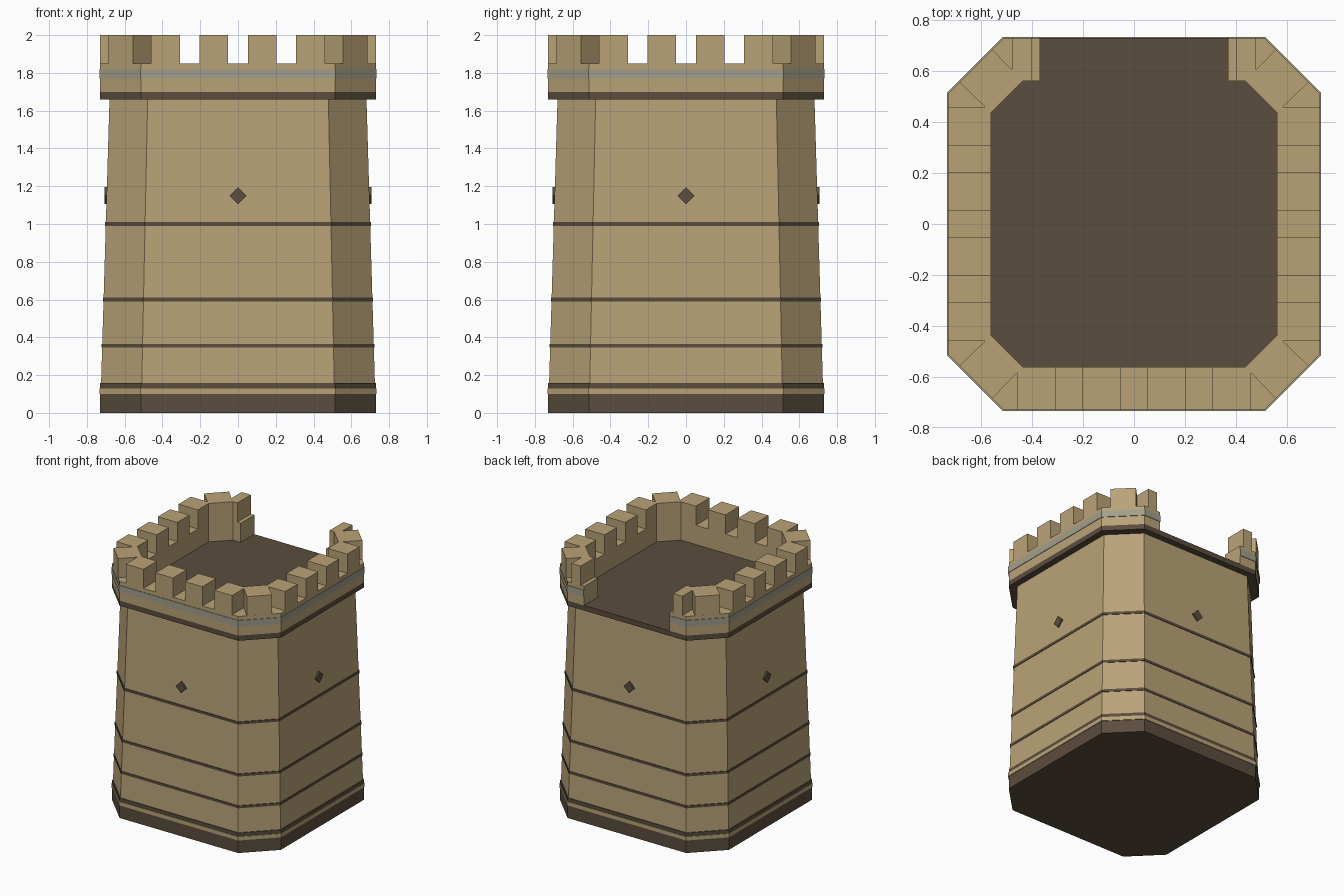
import bpy, bmesh, math

if "Cube" in bpy.data.objects:
    bpy.data.objects.remove(bpy.data.objects["Cube"])

def mat(name, rgb):
    m = bpy.data.materials.new(name)
    m.diffuse_color = (*rgb, 1)
    m.use_nodes = True
    m.node_tree.nodes["Principled BSDF"].inputs["Base Color"].default_value = m.diffuse_color
    return m

TAN = mat("sandstone", (0.485, 0.365, 0.187))
DARK = mat("dark_stone", (0.102, 0.075, 0.047))
GREY = mat("grey_trim", (0.36, 0.345, 0.26))

def finish(name, bm, material):
    bmesh.ops.recalc_face_normals(bm, faces=bm.faces)
    me = bpy.data.meshes.new(name)
    bm.to_mesh(me)
    bm.free()
    me.materials.append(material)
    ob = bpy.data.objects.new(name, me)
    bpy.context.collection.objects.link(ob)
    return ob

def octagon(h, ratio=0.703):
    """Square of half width h with cut corners, starting at the back right."""
    c = h * ratio
    return [(c, h), (h, c), (h, -c), (c, -h), (-c, -h), (-h, -c), (-h, c), (-c, h)]

def loft(name, low, high, z0, z1, material):
    bm = bmesh.new()
    a = [bm.verts.new((x, y, z0)) for x, y in low]
    b = [bm.verts.new((x, y, z1)) for x, y in high]
    n = len(a)
    bm.faces.new(a[::-1])
    bm.faces.new(b)
    for i in range(n):
        j = (i + 1) % n
        bm.faces.new((a[i], a[j], b[j], b[i]))
    return finish(name, bm, material)

def prism(name, pts, z0, z1, material):
    return loft(name, pts, pts, z0, z1, material)

def wall_half(z):
    return 0.728 - 0.048 * z / 1.66

def open_ring(name, outer, inner, ratio, gap, z0, z1, material):
    """Ring wall of quads with an opening in the back side."""
    o = [(gap, outer)] + octagon(outer) + [(-gap, outer)]
    i = [(gap, inner)] + octagon(inner, ratio) + [(-gap, inner)]
    bm = bmesh.new()
    sections = [[bm.verts.new((*p, z)) for p, z in ((a, z0), (a, z1), (b, z1), (b, z0))]
                for a, b in zip(o, i)]
    for s, t in zip(sections, sections[1:]):
        for k in range(4):
            m = (k + 1) % 4
            bm.faces.new((s[k], s[m], t[m], t[k]))
    bm.faces.new(sections[0])
    bm.faces.new(sections[-1])
    return finish(name, bm, material)

# tapered tower body
loft("tower_body", octagon(wall_half(0)), octagon(wall_half(1.66)), 0.05, 1.67, TAN)

# plinth and trim courses
prism("plinth", octagon(0.73), 0, 0.10, DARK)
prism("plinth_trim", octagon(0.734), 0.10, 0.13, TAN)
prism("plinth_cap", octagon(0.73), 0.13, 0.157, DARK)
for k, z in enumerate((0.355, 0.60, 1.0)):
    prism(f"wall_course_{k + 1}", octagon(wall_half(z) + 0.005), z - 0.01, z + 0.01, DARK)

# diamond windows on all four sides
for k in range(4):
    a = k * math.pi / 2
    ca, sa = math.cos(a), math.sin(a)
    bm = bmesh.new()
    rings = []
    for y in (-0.707, -0.685):
        ring = []
        for u, w in ((0.045, 0), (0, 0.045), (-0.045, 0), (0, -0.045)):
            ring.append(bm.verts.new((u * ca - y * sa, u * sa + y * ca, 1.15 + w)))
        rings.append(ring)
    bm.faces.new(rings[0])
    bm.faces.new(rings[1])
    for i in range(4):
        j = (i + 1) % 4
        bm.faces.new((rings[0][i], rings[0][j], rings[1][j], rings[1][i]))
    finish(f"window_{k + 1}", bm, DARK)

# roof deck and parapet wall, open at the back
prism("roof_deck", octagon(0.73), 1.66, 1.70, DARK)
open_ring("parapet_wall", 0.73, 0.562, 0.78, 0.37, 1.70, 1.85, TAN)
open_ring("parapet_trim", 0.734, 0.725, 0.703, 0.371, 1.77, 1.82, GREY)

def turn(pts, k):
    for _ in range(k):
        pts = [(-y, x) for x, y in pts]
    return pts

def block(x0, x1):
    return [(x0, -0.73), (x1, -0.73), (x1, -0.562), (x0, -0.562)]

# merlons: cut corner blocks, and straight rows on each side
corner = [(0.557, -0.686), (0.686, -0.557), (0.562, -0.438), (0.438, -0.562)]
for k in range(4):
    prism(f"corner_merlon_{k + 1}", turn(corner, k), 1.85, 2.0, TAN)
    if k == 2:
        spans = ((-0.48, -0.40), (0.40, 0.48))
    else:
        spans = ((-0.46, -0.308), (-0.203, -0.052), (0.052, 0.203), (0.308, 0.46))
    for i, (x0, x1) in enumerate(spans):
        prism(f"merlon_{k + 1}_{i + 1}", turn(block(x0, x1), k), 1.85, 2.0, TAN)
